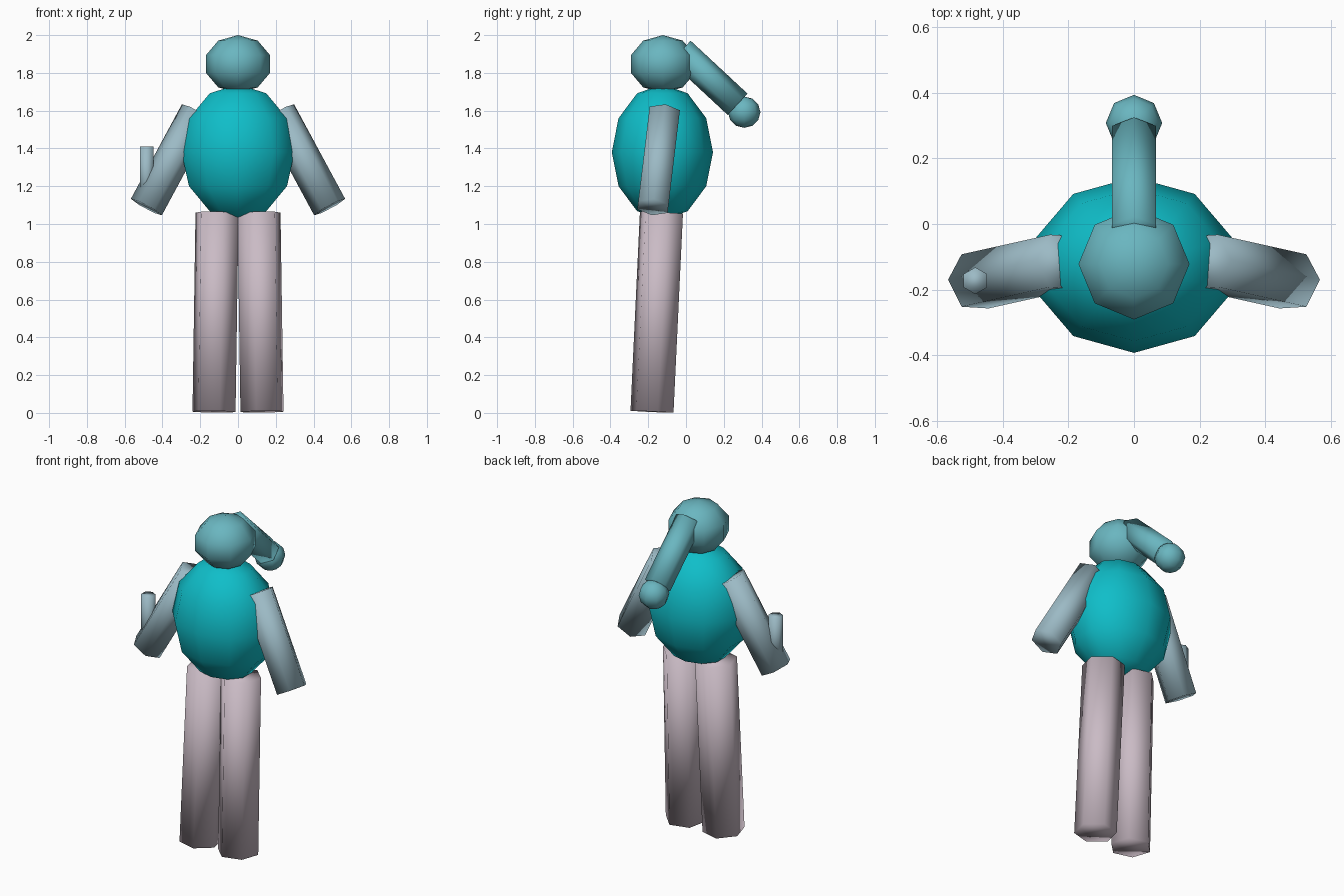
import bpy, bmesh, math
from mathutils import Vector

if "Cube" in bpy.data.objects:
    bpy.data.objects.remove(bpy.data.objects["Cube"])


def material(name, rgb):
    m = bpy.data.materials.new(name)
    lin = [(c / 255 / 12.92) if c < 11 else ((c / 255 + 0.055) / 1.055) ** 2.4 for c in rgb]
    m.diffuse_color = (*lin, 1)
    m.use_nodes = True
    m.node_tree.nodes["Principled BSDF"].inputs["Base Color"].default_value = m.diffuse_color
    return m


TEAL = material("bright teal", (15, 190, 201))
SOFT = material("soft teal", (106, 182, 192))
GREY = material("blue grey", (156, 186, 197))
PINK = material("pale mauve", (202, 187, 197))


def finish(name, bm, mat):
    bmesh.ops.recalc_face_normals(bm, faces=bm.faces)
    me = bpy.data.meshes.new(name)
    bm.to_mesh(me)
    bm.free()
    for p in me.polygons:
        p.use_smooth = True
    me.materials.append(mat)
    ob = bpy.data.objects.new(name, me)
    bpy.context.collection.objects.link(ob)
    return ob


def ball(name, centre, radii, segs, rings, mat):
    """Low-poly ellipsoid with poles on z and a vertex column facing -y."""
    bm = bmesh.new()
    c, (rx, ry, rz) = Vector(centre), radii
    rows = []
    for i in range(1, rings):
        t = math.pi * i / rings
        rows.append([bm.verts.new(c + Vector((rx * math.sin(t) * math.sin(a),
                                              -ry * math.sin(t) * math.cos(a),
                                              rz * math.cos(t))))
                     for a in (math.tau * k / segs for k in range(segs))])
    top = bm.verts.new(c + Vector((0, 0, rz)))
    low = bm.verts.new(c - Vector((0, 0, rz)))
    for k in range(segs):
        n = (k + 1) % segs
        bm.faces.new((top, rows[0][k], rows[0][n]))
        bm.faces.new((low, rows[-1][n], rows[-1][k]))
        for r, s in zip(rows, rows[1:]):
            bm.faces.new((r[k], s[k], s[n], r[n]))
    return finish(name, bm, mat)


def rod(name, start, end, radius, mat, ref=(1, 0, 0), phase=0):
    """Hexagonal rod; phase is the turn of the first corner away from ref."""
    bm = bmesh.new()
    a, b = Vector(start), Vector(end)
    d = (a - b).normalized()
    u = Vector(ref)
    u = (u - d * u.dot(d)).normalized()
    v = d.cross(u)
    loops = []
    for p in (a, b):
        loops.append([bm.verts.new(p + radius * (u * math.cos(t) + v * math.sin(t)))
                      for t in (math.radians(phase + 60 * k) for k in range(6))])
    for k in range(6):
        n = (k + 1) % 6
        bm.faces.new((loops[0][k], loops[1][k], loops[1][n], loops[0][n]))
    for l in loops:
        bm.faces.new(l)
    return finish(name, bm, mat)


# Torso and head
ball("torso", (0, -0.125, 1.38), (0.315, 0.268, 0.36), 10, 6, TEAL)
ball("head", (0, -0.122, 1.847), (0.178, 0.178, 0.153), 8, 5, SOFT)

# Ponytail with round tip
rod("ponytail", (0, -0.028, 1.914), (0, 0.273, 1.634), 0.077, SOFT, ref=(0, 0, 1))
ball("ponytail_tip", (0, 0.308, 1.592), (0.086, 0.086, 0.083), 8, 6, SOFT)

# Arms and legs, mirrored
for side, s in (("left", 1), ("right", -1)):
    rod(side + "_arm", (s * 0.215, -0.115, 1.59), (s * 0.485, -0.175, 1.09), 0.093, GREY)
    rod(side + "_leg", (s * 0.111, -0.13, 1.06), (s * 0.127, -0.18, 0.006), 0.118, PINK,
        phase=15 * s)

# Upright thumb peg on one hand
rod("thumb_peg", (-0.484, -0.173, 1.41), (-0.484, -0.173, 1.12), 0.041, GREY, phase=30)
